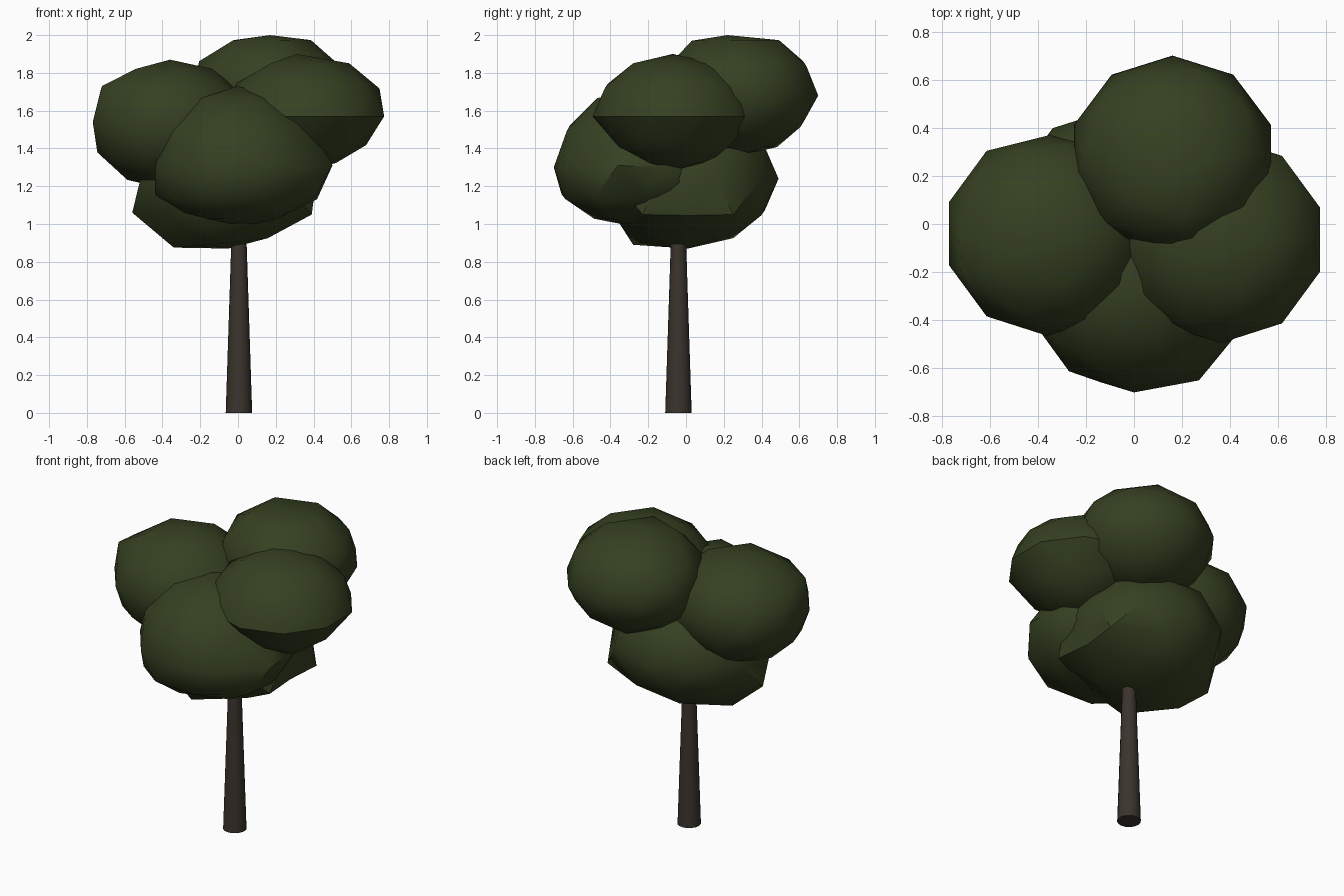
import bpy, math
from mathutils import Vector

if "Cube" in bpy.data.objects:
    bpy.data.objects.remove(bpy.data.objects["Cube"])


def material(name, rgb):
    m = bpy.data.materials.new(name)
    m.diffuse_color = (*rgb, 1)
    m.use_nodes = True
    m.node_tree.nodes["Principled BSDF"].inputs["Base Color"].default_value = m.diffuse_color
    return m


leaf = material("leaf_green", (0.036, 0.052, 0.0155))
bark = material("bark_brown", (0.044, 0.034, 0.026))


def finish(ob, name, mat, angle):
    ob.name = name
    ob.data.materials.append(mat)
    bpy.ops.object.shade_smooth_by_angle(angle=math.radians(angle))


def leaf_clump(name, centre, rx, ry, up, down, under=1.0, angle=40, pulls=()):
    """Low-poly ellipsoid with separate top and bottom heights; the underside
    can be narrowed, and each pull drags the nearest vertex to a point."""
    bpy.ops.mesh.primitive_ico_sphere_add(subdivisions=2, radius=1)
    ob = bpy.context.object
    for v in ob.data.vertices:
        x, y, z = v.co
        k = under if z < -0.1 else 1
        v.co = Vector(centre) + Vector((x * rx * k, y * ry * k,
                                        z * (up if z > 0 else down)))
    for p in pulls:
        p = Vector(p)
        min(ob.data.vertices, key=lambda v: (v.co - p).length).co = p
    finish(ob, name, leaf, angle)


# Foliage clumps
leaf_clump("back_clump", (0.16, 0.285, 1.68), 0.43, 0.415, 0.345, 0.32, 0.95,
           pulls=[(0.17, 0.22, 2.0), (0.21, 0.03, 1.97), (-0.03, 0.12, 1.97),
                  (0.26, -0.11, 1.82), (-0.12, 0.02, 1.82)])
leaf_clump("left_clump", (-0.36, -0.04, 1.54), 0.43, 0.425, 0.33, 0.36,
           pulls=[(-0.35, 0.37, 1.54), (-0.72, -0.20, 1.73)])
leaf_clump("right_clump", (0.36, -0.065, 1.57), 0.435, 0.43, 0.33, 0.29, 0.86,
           30, pulls=[(0.31, -0.07, 1.90)])
leaf_clump("front_clump", (0, -0.24, 1.30), 0.46, 0.46, 0.43, 0.32, 1.07,
           pulls=[(0.27, -0.65, 1.31), (0.50, -0.36, 1.31),
                  (0.41, -0.48, 1.15), (0.48, -0.10, 1.30)])
leaf_clump("lower_clump", (-0.05, 0.01, 1.24), 0.49, 0.48, 0.37, 0.37,
           pulls=[(-0.56, 0.01, 1.06), (-0.34, 0.01, 0.875),
                  (-0.14, -0.28, 0.89), (0.39, -0.23, 1.05),
                  (0.39, 0.25, 1.05)])

# Tapered trunk, its top buried in the foliage
bpy.ops.mesh.primitive_cone_add(vertices=16, radius1=0.07, radius2=0.04,
                                depth=0.92, location=(0.005, -0.04, 0.46))
finish(bpy.context.object, "trunk", bark, 40)
